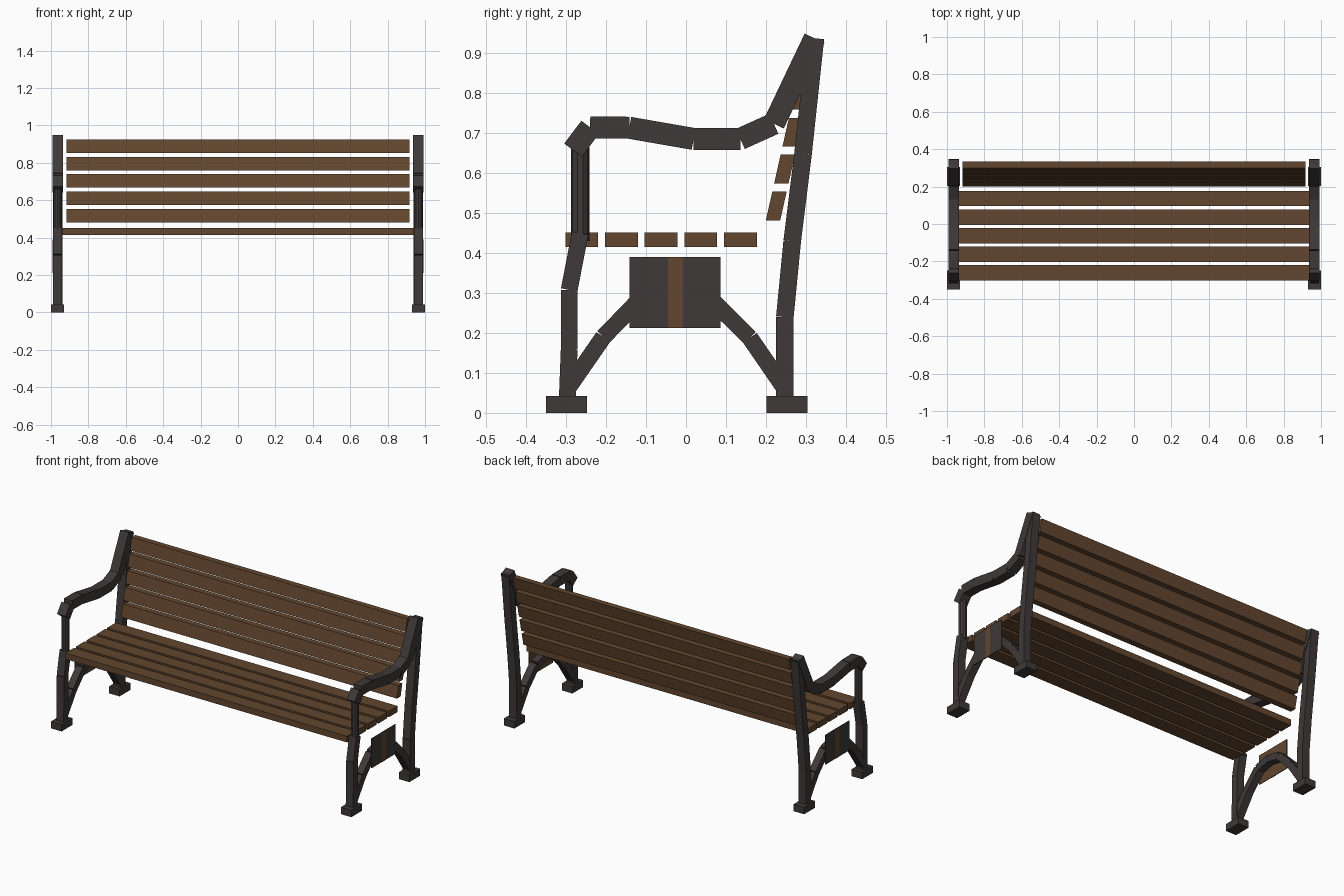
import bpy, bmesh, math
from mathutils import Vector, Matrix

if "Cube" in bpy.data.objects:
    bpy.data.objects.remove(bpy.data.objects["Cube"])


def material(name, rgb):
    m = bpy.data.materials.new(name)
    m.diffuse_color = (*rgb, 1)
    m.use_nodes = True
    m.node_tree.nodes["Principled BSDF"].inputs["Base Color"].default_value = m.diffuse_color
    return m


IRON = material("dark iron", (0.050, 0.041, 0.041))
WOOD = material("brown wood", (0.122, 0.062, 0.028))


def finish(name, bm, mat):
    bmesh.ops.recalc_face_normals(bm, faces=bm.faces)
    me = bpy.data.meshes.new(name)
    bm.to_mesh(me)
    bm.free()
    me.materials.append(mat)
    ob = bpy.data.objects.new(name, me)
    bpy.context.collection.objects.link(ob)
    return ob


def add_box(bm, lo, hi, shear=0.0):
    """Box from lo to hi; shear pushes y back as z rises."""
    c = [(a + b) / 2 for a, b in zip(lo, hi)]
    s = [b - a for a, b in zip(lo, hi)]
    mat = Matrix.Translation(c) @ Matrix.Diagonal((*s, 1))
    verts = bmesh.ops.create_cube(bm, size=1, matrix=mat)["verts"]
    for v in verts:
        v.co.y += shear * (v.co.z - c[2])


def box(name, lo, hi, mat, shear=0.0):
    bm = bmesh.new()
    add_box(bm, lo, hi, shear)
    return finish(name, bm, mat)


def bars(name, x, pts, depth, width):
    """Chain of straight square bars through (y, z) points."""
    bm = bmesh.new()
    for (y0, z0), (y1, z1) in zip(pts, pts[1:]):
        length = math.hypot(y1 - y0, z1 - z0)
        mat = (Matrix.Translation((x, (y0 + y1) / 2, (z0 + z1) / 2))
               @ Matrix.Rotation(math.atan2(z1 - z0, y1 - y0), 4, 'X')
               @ Matrix.Diagonal((width, length, depth, 1)))
        bmesh.ops.create_cube(bm, size=1, matrix=mat)
    return finish(name, bm, IRON)


# side profiles as (y, z)
FRONT_LEG = [(-0.2975, 0.03), (-0.2925, 0.16), (-0.2925, 0.308), (-0.265, 0.45)]
BACK_LEG = [(0.2475, 0.03), (0.2475, 0.24), (0.266, 0.43),
            (0.293, 0.648), (0.324, 0.938)]
ARM = [(-0.283, 0.658), (-0.24, 0.715), (-0.142, 0.714), (0.019, 0.686),
       (0.136, 0.686), (0.22, 0.724), (0.322, 0.938)]
ARCH = [(-0.297, 0.06), (-0.207, 0.19), (-0.115, 0.285), (-0.025, 0.305),
        (0.062, 0.285), (0.16, 0.188), (0.248, 0.06)]

# cast iron end frames
for side, s in (("left", -1), ("right", 1)):
    x = 0.964 * s
    bars(side + "_front_leg", x, FRONT_LEG, 0.042, 0.048)
    bars(side + "_back_leg", x, BACK_LEG, 0.044, 0.05)
    bars(side + "_armrest", x, ARM, 0.055, 0.056)
    bars(side + "_arch_brace", x, ARCH, 0.042, 0.044)

    # feet
    for part, y in (("front", -0.299), ("back", 0.253)):
        box(f"{side}_{part}_foot", (0.965 * s - 0.035, y - 0.051, 0),
            (0.965 * s + 0.035, y + 0.051, 0.042), IRON)

    # round post under the armrest
    bm = bmesh.new()
    bmesh.ops.create_cone(bm, cap_ends=True, segments=10, radius1=0.023,
                          radius2=0.023, depth=0.26,
                          matrix=Matrix.Translation((x, -0.265, 0.56)))
    finish(side + "_arm_post", bm, IRON)

    # badge plate outside the arch: iron outer face, wood inner face
    px = 0.987 * s
    plate = box(side + "_badge_plate", (px - 0.002, -0.142, 0.212),
                (px + 0.002, 0.086, 0.39), IRON)
    plate.data.materials.append(WOOD)
    for f in plate.data.polygons:
        f.material_index = 1 if f.normal.x * s < -0.5 else 0
    sx = px + 0.0025 * s
    box(side + "_badge_stripe", (sx - 0.001, -0.045, 0.212),
        (sx + 0.001, -0.008, 0.39), WOOD)

# seat slats
for i in range(5):
    y = -0.261 + 0.0993 * i
    box(f"seat_slat_{i + 1}", (-0.938, y - 0.041, 0.415),
        (0.938, y + 0.041, 0.452), WOOD)

# leaning back slats
SLOPE = 0.225
for i in range(5):
    z = 0.518 + 0.0925 * i
    y = 0.226 + SLOPE * (z - 0.518)
    box(f"back_slat_{i + 1}", (-0.918, y - 0.018, z - 0.036),
        (0.918, y + 0.018, z + 0.036), WOOD, SLOPE)
